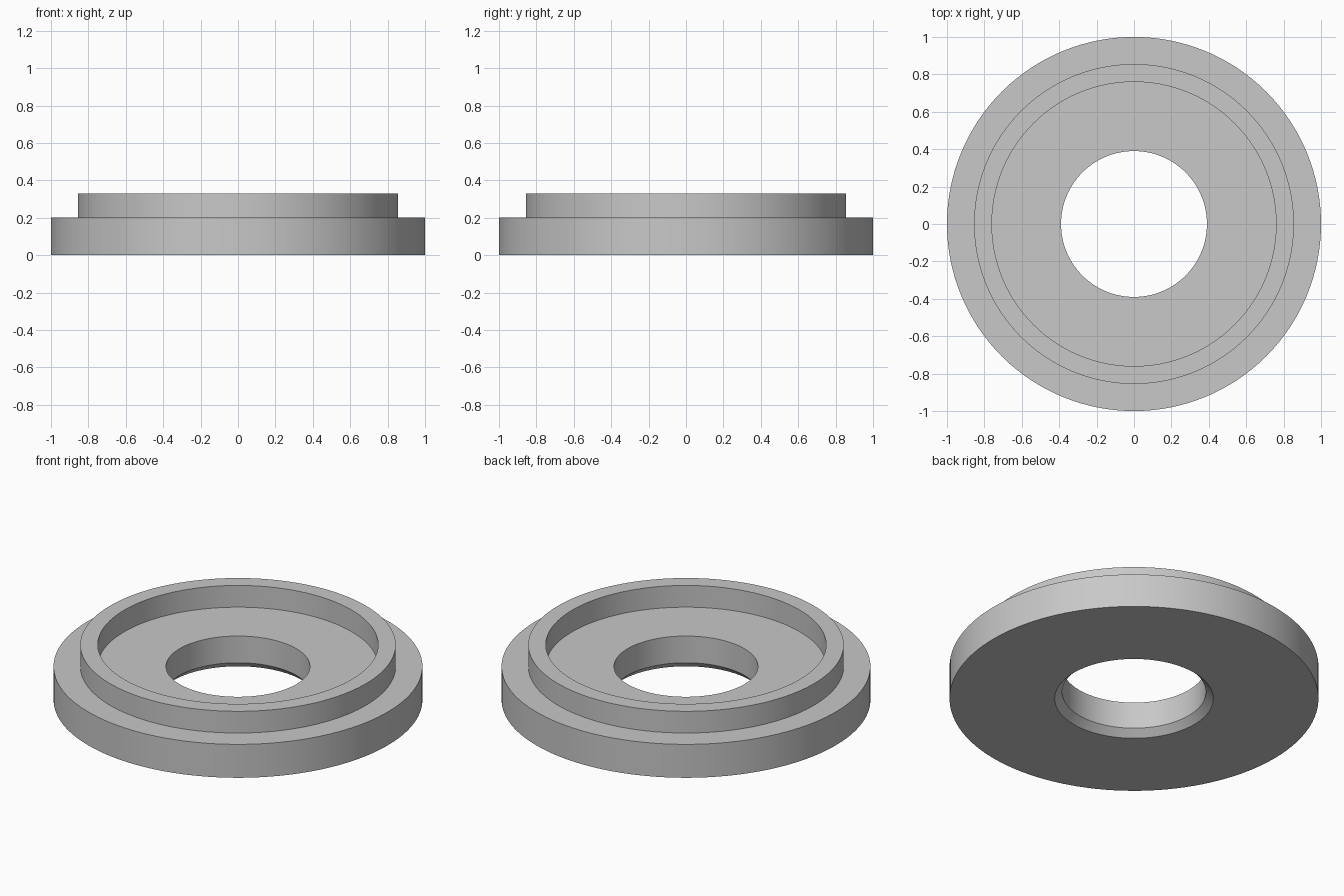
import bpy
import bmesh
import math

cube = bpy.data.objects.get("Cube")
if cube:
    bpy.data.objects.remove(cube, do_unlink=True)

SEGMENTS = 128

# Plain grey material
grey = bpy.data.materials.new("light_grey")
grey.use_nodes = True
colour = (0.58, 0.58, 0.58, 1)
grey.diffuse_color = colour
grey.node_tree.nodes["Principled BSDF"].inputs["Base Color"].default_value = colour


def lathe(name, profile, material):
    """Spin a closed (radius, height) profile around the z axis."""
    bm = bmesh.new()
    rings = []
    for radius, height in profile:
        ring = bmesh.ops.create_circle(bm, segments=SEGMENTS, radius=radius)["verts"]
        for v in ring:
            v.co.z = height
        rings.append(ring)
    for low, high in zip(rings, rings[1:] + rings[:1]):
        for i in range(SEGMENTS):
            j = (i + 1) % SEGMENTS
            bm.faces.new((low[i], low[j], high[j], high[i]))
    bmesh.ops.recalc_face_normals(bm, faces=bm.faces)
    mesh = bpy.data.meshes.new(name)
    bm.to_mesh(mesh)
    bm.free()
    mesh.materials.append(material)
    obj = bpy.data.objects.new(name, mesh)
    bpy.context.collection.objects.link(obj)
    bpy.ops.object.select_all(action="DESELECT")
    obj.select_set(True)
    bpy.context.view_layer.objects.active = obj
    bpy.ops.object.shade_smooth_by_angle(angle=math.radians(30))
    return obj


# Flanged ring: wide base, raised rim, recessed floor, bore chamfered underneath
base_height, rim_height = 0.2, 0.33
bore, chamfer = 0.39, 0.04
lathe("flanged_ring", [
    (bore + chamfer, 0),
    (1.0, 0),
    (1.0, base_height),
    (0.855, base_height),
    (0.855, rim_height),
    (0.76, rim_height),
    (0.76, base_height),
    (bore, base_height),
    (bore, chamfer),
], grey)
